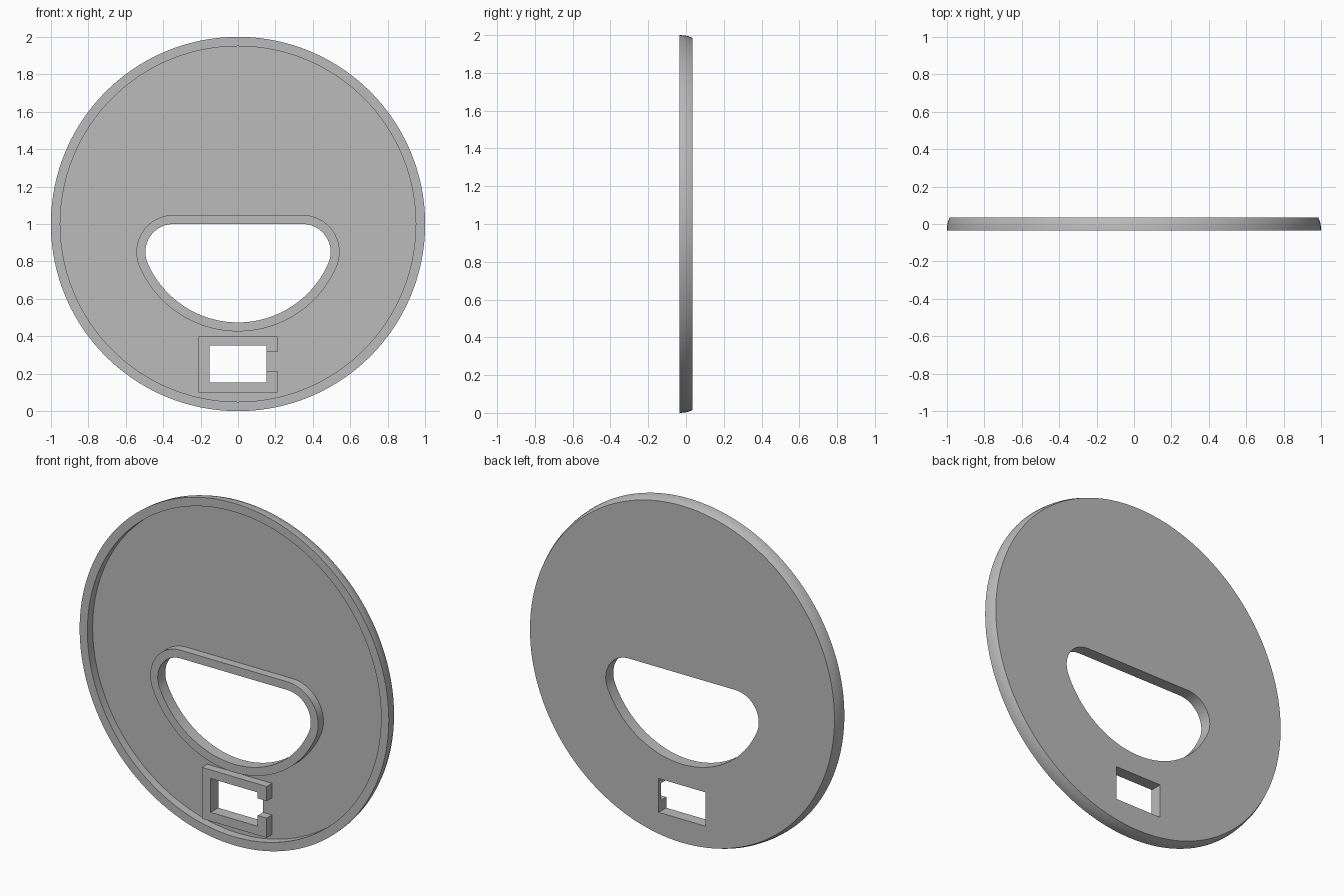
import bpy, bmesh, math

cube = bpy.data.objects.get("Cube")
if cube:
    bpy.data.objects.remove(cube, do_unlink=True)

FRONT, FLOOR, BACK = -0.035, 0.014, 0.035

grey = bpy.data.materials.new("plain grey")
grey.use_nodes = True
grey.diffuse_color = (0.5, 0.5, 0.5, 1)
grey.node_tree.nodes["Principled BSDF"].inputs["Base Color"].default_value = (0.5, 0.5, 0.5, 1)


def arc(cx, cz, r, start, end, steps):
    """Points on an arc in the x-z plane, angles in radians."""
    angles = [start + (end - start) * i / steps for i in range(steps + 1)]
    return [(cx + r * math.cos(a), cz + r * math.sin(a)) for a in angles]


def circle(r):
    return arc(0, 1, r, 0, math.tau, 160)[:-1]


def rectangle(x0, x1, z0, z1):
    return [(x0, z0), (x1, z0), (x1, z1), (x0, z1)]


def handle_outline(offset):
    """Flat-topped bowl: two round corners tangent to one large lower arc."""
    cx, cz, r = 0.345, 0.85, 0.15 + offset
    lean = math.atan2(cz - 1, cx)
    right = arc(cx, cz, r, lean, math.pi / 2, 20)
    left = arc(-cx, cz, r, math.pi / 2, math.pi - lean, 20)
    bottom = arc(0, 1, 0.526 + offset, math.pi - lean, math.tau + lean, 48)
    return right + left + bottom[1:-1]


def loft(name, layers):
    """Solid through matching outlines, each given with its depth y."""
    bm = bmesh.new()
    rings = [[bm.verts.new((x, y, z)) for x, z in pts] for pts, y in layers]
    for a, b in zip(rings, rings[1:]):
        n = len(a)
        for i in range(n):
            j = (i + 1) % n
            bm.faces.new((a[i], a[j], b[j], b[i]))
    bm.faces.new(rings[0])
    bm.faces.new(rings[-1])
    bmesh.ops.recalc_face_normals(bm, faces=bm.faces)
    mesh = bpy.data.meshes.new(name)
    bm.to_mesh(mesh)
    bm.free()
    mesh.materials.append(grey)
    obj = bpy.data.objects.new(name, mesh)
    bpy.context.collection.objects.link(obj)
    return obj


def prism(name, outline, y0, y1):
    return loft(name, [(outline, y0), (outline, y1)])


def activate(obj):
    bpy.ops.object.select_all(action='DESELECT')
    obj.select_set(True)
    bpy.context.view_layer.objects.active = obj


def cut(obj, cutters):
    activate(obj)
    for cutter in cutters:
        mod = obj.modifiers.new("cut", 'BOOLEAN')
        mod.operation = 'DIFFERENCE'
        mod.solver = 'EXACT'
        mod.object = cutter
        bpy.ops.object.modifier_apply(modifier=mod.name)


# Shallow dish with a raised rim and a gently curved outer edge
plate = loft("plate", [
    (circle(0.95), FLOOR), (circle(0.95), FRONT), (circle(1), FRONT),
    (circle(0.999), -0.015), (circle(0.995), 0.01), (circle(0.985), BACK)])

# Raised collar around the handle hole, and frame around the small window
collar = prism("handle_collar", handle_outline(0.048), FRONT, FLOOR)
frame = prism("window_frame", rectangle(-0.21, 0.21, 0.10, 0.40), FRONT, FLOOR)

# Cutters for the through holes and the slot in the frame's side
handle_hole = prism("handle_hole_cutter", handle_outline(0), -0.2, 0.2)
window = prism("window_cutter", rectangle(-0.152, 0.152, 0.152, 0.35), -0.2, 0.2)
slot = prism("slot_cutter", rectangle(0.1, 0.3, 0.215, 0.315), -0.2, 0.2)

cut(plate, [handle_hole, window])
cut(collar, [handle_hole])
cut(frame, [window, slot])

for cutter in (handle_hole, window, slot):
    bpy.data.objects.remove(cutter, do_unlink=True)

for part in (plate, collar, frame):
    activate(part)
    bpy.ops.object.shade_smooth_by_angle(angle=math.radians(30))
